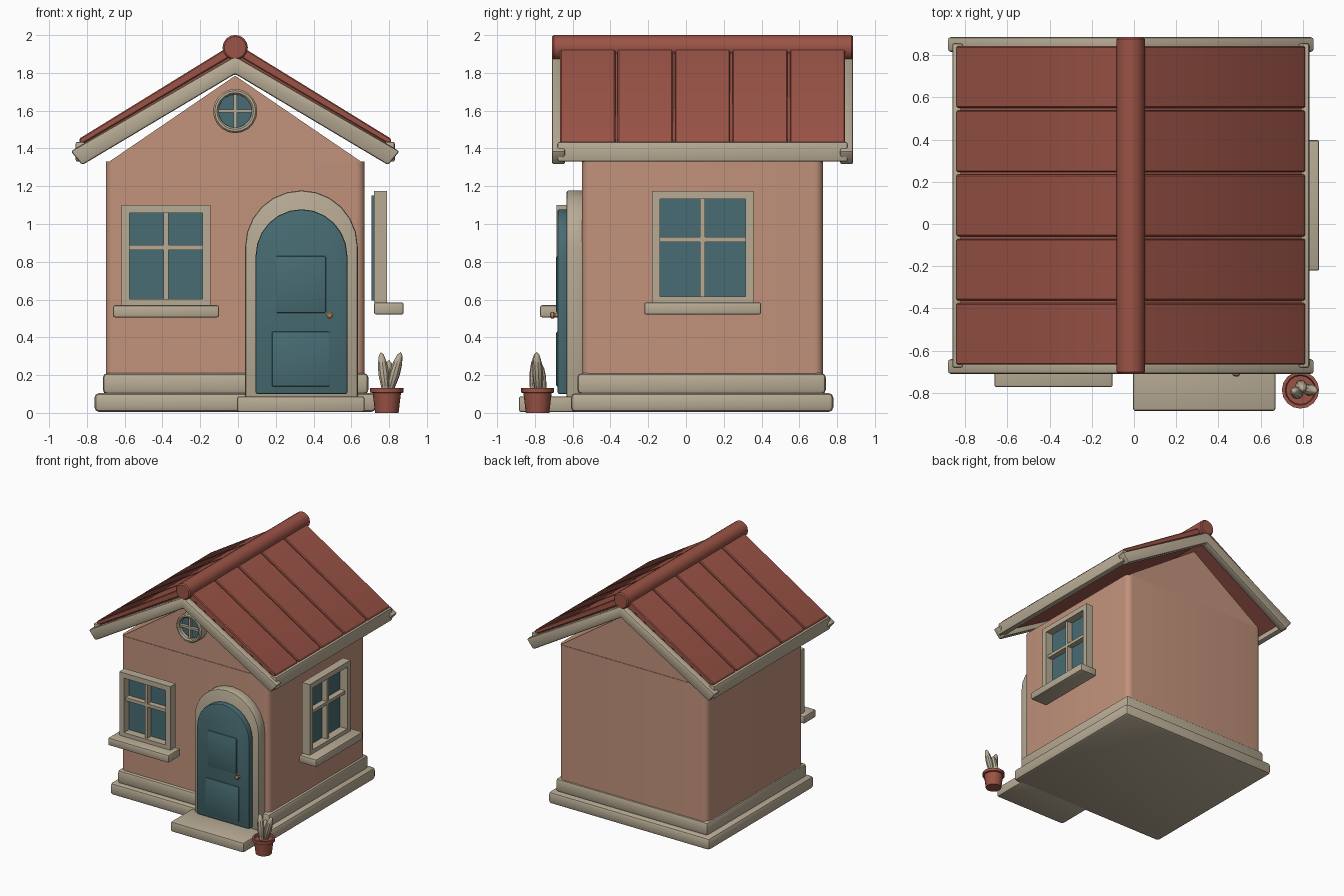
import bpy, bmesh
from math import pi, sin, cos, radians
from mathutils import Matrix, Vector

old = bpy.data.objects.get("Cube")
if old:
    bpy.data.objects.remove(old, do_unlink=True)


def material(name, rgb):
    m = bpy.data.materials.new(name)
    m.use_nodes = True
    m.diffuse_color = (*rgb, 1)
    m.node_tree.nodes["Principled BSDF"].inputs["Base Color"].default_value = (*rgb, 1)
    return m


PLASTER = material("peach_plaster", (0.54, 0.29, 0.20))
STONE = material("beige_stone", (0.48, 0.41, 0.30))
CLAY = material("red_clay", (0.33, 0.088, 0.062))
TEAL = material("teal_paint", (0.063, 0.15, 0.168))
COPPER = material("copper", (0.55, 0.25, 0.13))
CX = -0.015  # centre line of the house


def finish(name, bm, mat, matrix=Matrix()):
    bmesh.ops.recalc_face_normals(bm, faces=bm.faces)
    me = bpy.data.meshes.new(name)
    bm.to_mesh(me)
    bm.free()
    me.materials.append(mat)
    for p in me.polygons:
        p.use_smooth = True
    me.set_sharp_from_angle(angle=radians(32))
    ob = bpy.data.objects.new(name, me)
    ob.matrix_world = matrix
    bpy.context.collection.objects.link(ob)
    return ob


def add_prism(bm, pts, y0, y1, bevel=0.0, segs=2):
    """Extrude an x-z outline from y0 to y1 and round its hard edges."""
    part = bmesh.new()
    face = part.faces.new([part.verts.new((x, y0, z)) for x, z in pts])
    new = bmesh.ops.extrude_face_region(part, geom=[face])["geom"]
    bmesh.ops.translate(part, vec=(0, y1 - y0, 0),
                        verts=[v for v in new if isinstance(v, bmesh.types.BMVert)])
    bmesh.ops.recalc_face_normals(part, faces=part.faces)
    if bevel:
        hard = [e for e in part.edges if e.calc_face_angle(0) > 0.6]
        bmesh.ops.bevel(part, geom=hard, offset=bevel, segments=segs,
                        affect="EDGES", profile=0.5)
    tmp = bpy.data.meshes.new("tmp")
    part.to_mesh(tmp)
    part.free()
    bm.from_mesh(tmp)
    bpy.data.meshes.remove(tmp)


def rect(x0, x1, z0, z1):
    return [(x0, z0), (x1, z0), (x1, z1), (x0, z1)]


def prism(name, mat, pts, y0, y1, bevel=0.0, matrix=Matrix(), segs=2):
    bm = bmesh.new()
    add_prism(bm, pts, y0, y1, bevel, segs)
    return finish(name, bm, mat, matrix)


def lathe(name, mat, profile, matrix, steps=16, closed=False):
    bm = bmesh.new()
    vs = [bm.verts.new((r, 0, z)) for r, z in profile]
    es = [bm.edges.new(p) for p in zip(vs, vs[1:])]
    if closed:
        es.append(bm.edges.new((vs[-1], vs[0])))
    bmesh.ops.spin(bm, geom=vs + es, cent=(0, 0, 0), axis=(0, 0, 1),
                   angle=2 * pi, steps=steps)
    bmesh.ops.remove_doubles(bm, verts=bm.verts, dist=0.0001)
    return finish(name, bm, mat, matrix)


def facing_front(x, y, z):
    return Matrix.Translation((x, y, z)) @ Matrix.Rotation(pi / 2, 4, "X")


# Plinth and step
prism("lower_plinth", STONE, rect(-0.76, 0.73, 0.005, 0.105), -0.61, 0.78, 0.025)
prism("upper_plinth", STONE, rect(-0.715, 0.69, 0.1, 0.21), -0.575, 0.74, 0.022)
prism("door_step", STONE, rect(-0.005, 0.67, 0.005, 0.088), -0.885, -0.55, 0.012)

# Walls with rounded corners
bm = bmesh.new()
add_prism(bm, rect(-0.70, 0.67, 0.12, 1.33), -0.55, 0.725)
corners = [e for e in bm.edges if abs(e.verts[0].co.z - e.verts[1].co.z) > 1]
bmesh.ops.bevel(bm, geom=corners, offset=0.045, segments=5, affect="EDGES", profile=0.5)
finish("walls", bm, PLASTER)
prism("gable", PLASTER, [(-0.685, 1.328), (0.655, 1.328), (CX, 1.785)], -0.546, 0.721)


# Roof: slopes, separate panels, ridge, gable boards and eave boards
def slope(side, half, top, top_eave, bottom, bottom_eave):
    return [(CX, top), (CX + side * half, top_eave),
            (CX + side * half, bottom_eave), (CX, bottom)]


for side, label in ((-1, "right"), (1, "left")):
    prism("roof_slope_" + label, CLAY,
          slope(side, 0.815, 1.94, 1.43, 1.83, 1.36), -0.66, 0.835)
    bm = bmesh.new()
    for i in range(5):
        y = -0.67 + i * 0.304
        add_prism(bm, slope(side, 0.825, 1.96, 1.452, 1.90, 1.415),
                  y + 0.004, y + 0.296, 0.006, 1)
    finish("roof_panels_" + label, bm, CLAY)
    a, b = sorted((CX + side * 0.795, CX + side * 0.845))
    prism("eave_board_" + label, STONE, rect(a, b, 1.33, 1.435), -0.68, 0.855, 0.01)

half_board = [(0.87, 1.385), (0.81, 1.312)]
board = ([(CX, 1.889)] + [(CX + x, z) for x, z in half_board] + [(CX, 1.794)]
         + [(CX - x, z) for x, z in reversed(half_board)])
prism("front_gable_board", STONE, board, -0.71, -0.64, 0.012)
prism("back_gable_board", STONE, board, 0.815, 0.885, 0.012)
lathe("ridge_cap", CLAY, [(0, 0), (0.058, 0), (0.067, 0.01), (0.067, 1.585),
                          (0.058, 1.595), (0, 1.595)], facing_front(CX, 0.885, 1.934))


# Square windows, each with four panes and a sill
def window(label, matrix, half, z0, z1, bar_z, sill_half):
    edge, bar = 0.043, 0.013
    bm = bmesh.new()
    for s in (-1, 1):
        add_prism(bm, rect(*sorted((s * half, s * (half - edge))), z0, z1), -0.07, 0)
    add_prism(bm, rect(edge - half, half - edge, z1 - edge, z1), -0.07, 0)
    add_prism(bm, rect(edge - half, half - edge, z0, z0 + 0.032), -0.07, 0)
    add_prism(bm, rect(-bar, bar, z0, z1 - edge), -0.05, 0)
    add_prism(bm, rect(edge - half, half - edge, bar_z - bar, bar_z + bar), -0.05, 0)
    finish(label + "_window_frame", bm, STONE, matrix)
    prism(label + "_window_glass", TEAL,
          rect(0.02 - half, half - 0.02, z0 + 0.01, z1 - 0.025), -0.004, 0.013, 0, matrix)
    prism(label + "_window_sill", STONE,
          rect(-sill_half, sill_half, z0 - 0.064, z0), -0.157, 0, 0.01, matrix)


window("front", Matrix.Translation((-0.381, -0.615, 0)), 0.236, 0.57, 1.10, 0.875, 0.28)
window("side", Matrix.Translation((0.72, 0.088, 0)) @ Matrix.Rotation(pi / 2, 4, "Z"),
       0.269, 0.585, 1.175, 0.917, 0.309)

# Round gable window
spot = facing_front(CX, -0.555, 1.598)
lathe("round_window_frame", STONE, [(0.088, 0), (0.088, 0.07), (0.097, 0.08),
                                    (0.108, 0.08), (0.117, 0.07), (0.117, 0)],
      spot, 20, True)
lathe("round_window_glass", TEAL, [(0, 0.005), (0.095, 0.005), (0.095, 0.04), (0, 0.04)],
      spot, 20)
bm = bmesh.new()
add_prism(bm, rect(CX - 0.009, CX + 0.009, 1.508, 1.688), -0.62, -0.58)
add_prism(bm, rect(CX - 0.09, CX + 0.09, 1.589, 1.607), -0.62, -0.58)
finish("round_window_bars", bm, STONE)


# Arched door with frame, raised panels and knob
def arch(x, half, z0, spring, rise, steps=12):
    pts = [(x - half, z0), (x + half, z0)]
    for i in range(steps + 1):
        t = pi * i / steps
        pts.append((x + half * cos(t), spring + rise * sin(t)))
    return pts


DX = 0.336
prism("door_frame", STONE, arch(DX, 0.298, 0.08, 0.88, 0.298), -0.633, -0.54, 0.012)
prism("door", TEAL, arch(DX, 0.243, 0.10, 0.83, 0.248), -0.68, -0.62, 0.01)
prism("door_lower_panel", TEAL, rect(0.18, 0.485, 0.14, 0.43), -0.687, -0.67, 0.006)
prism("door_upper_panel", TEAL, rect(0.20, 0.465, 0.53, 0.83), -0.687, -0.67, 0.006)
lathe("door_knob", COPPER, [(0, 0), (0.009, 0), (0.009, 0.015), (0.018, 0.024),
                            (0.018, 0.036), (0.01, 0.043), (0, 0.043)],
      facing_front(0.485, -0.678, 0.517), 12)

# Potted plant beside the step
lathe("plant_pot", CLAY, [(0, 0), (0.062, 0), (0.075, 0.105), (0.088, 0.108),
                          (0.088, 0.132), (0.072, 0.132), (0.068, 0.115), (0, 0.115)],
      Matrix.Translation((0.788, -0.786, 0)))
leaves = [((0.785, -0.81, 0.09), (0.757, -0.79, 0.322)),
          ((0.795, -0.78, 0.09), (0.862, -0.79, 0.322)),
          ((0.785, -0.755, 0.09), (0.80, -0.782, 0.28))]
for i, (root, tip) in enumerate(leaves):
    root, tip = Vector(root), Vector(tip)
    d = tip - root
    length = d.length
    m = Matrix.Translation(root) @ d.to_track_quat("Z", "Y").to_matrix().to_4x4()
    lathe(f"leaf_{i + 1}", STONE,
          [(0, 0), (0.022, length * 0.2), (0.029, length * 0.5), (0.025, length * 0.75),
           (0.014, length * 0.93), (0, length)], m, 10)
